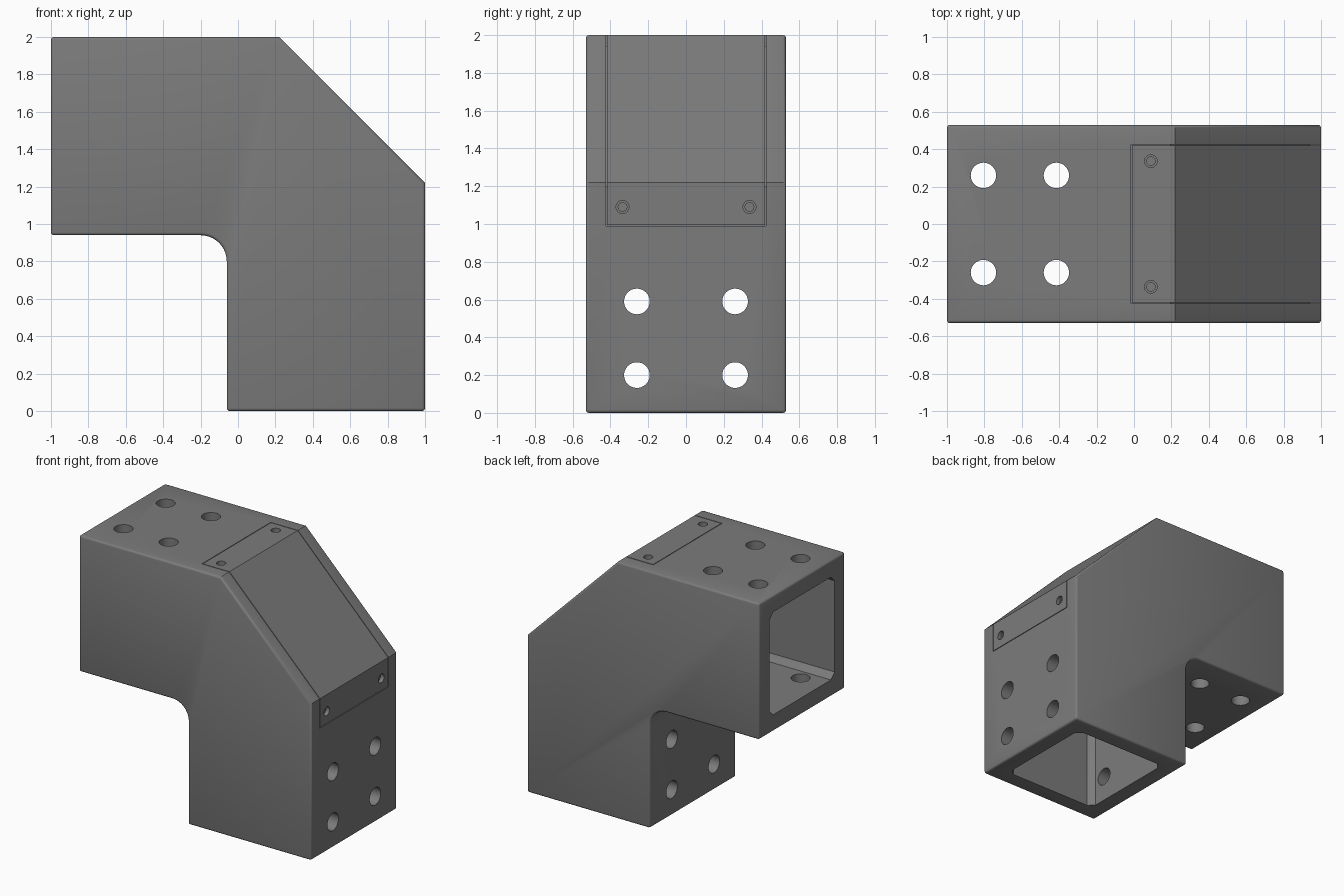
import bpy, bmesh, math
from mathutils import Matrix, Vector

cube = bpy.data.objects.get("Cube")
if cube:
    bpy.data.objects.remove(cube, do_unlink=True)

grey = bpy.data.materials.new("mid grey")
grey.use_nodes = True
grey.diffuse_color = (0.2, 0.2, 0.2, 1)
grey.node_tree.nodes["Principled BSDF"].inputs["Base Color"].default_value = grey.diffuse_color


def add_object(name, bm):
    bmesh.ops.recalc_face_normals(bm, faces=bm.faces)
    mesh = bpy.data.meshes.new(name)
    bm.to_mesh(mesh)
    bm.free()
    mesh.materials.append(grey)
    ob = bpy.data.objects.new(name, mesh)
    bpy.context.collection.objects.link(ob)
    return ob


def prism(name, profile, half_width):
    """Extrude an x-z profile symmetrically along y."""
    bm = bmesh.new()
    face = bm.faces.new([bm.verts.new((x, -half_width, z)) for x, z in profile])
    geom = bmesh.ops.extrude_face_region(bm, geom=[face])["geom"]
    moved = [v for v in geom if isinstance(v, bmesh.types.BMVert)]
    bmesh.ops.translate(bm, verts=moved, vec=(0, 2 * half_width, 0))
    return add_object(name, bm)


def cylinder(name, start, end, radius):
    start, end = Vector(start), Vector(end)
    axis = end - start
    bm = bmesh.new()
    turn = axis.to_track_quat("Z", "Y").to_matrix().to_4x4()
    bmesh.ops.create_cone(bm, cap_ends=True, segments=32, radius1=radius, radius2=radius,
                          depth=axis.length, matrix=Matrix.Translation((start + end) / 2) @ turn)
    return add_object(name, bm)


def bake(ob):
    """Replace the mesh with its modified result."""
    depsgraph = bpy.context.evaluated_depsgraph_get()
    mesh = bpy.data.meshes.new_from_object(ob.evaluated_get(depsgraph))
    ob.modifiers.clear()
    ob.data = mesh


def bevel(ob, width, segments):
    mod = ob.modifiers.new("bevel", "BEVEL")
    mod.width, mod.segments = width, segments
    mod.limit_method, mod.angle_limit = "ANGLE", math.radians(50)
    bake(ob)


def cut(ob, cutter):
    mod = ob.modifiers.new("cut", "BOOLEAN")
    mod.operation, mod.solver, mod.object = "DIFFERENCE", "EXACT", cutter
    bake(ob)


# Elbow body with a clipped outer corner and a rounded inner corner
fillet = 0.14
arc = [(-0.06 - fillet + fillet * math.sin(a), 0.94 - fillet + fillet * math.cos(a))
       for a in (math.pi / 2 * i / 10 for i in range(11))]
body = prism("elbow_body", [(-1, 2), (-1, 0.94)] + arc +
             [(-0.06, 0), (1, 0), (1, 1.22), (0.22, 2)], 0.53)
bevel(body, 0.016, 3)

# Square tube passage with chamfered corners
passage = prism("passage_cutter", [(-1.2, 1.87), (-1.2, 1.07), (0.07, 1.07), (0.07, -0.2),
                                   (0.87, -0.2), (0.87, 1.17), (0.17, 1.87)], 0.4)
bevel(passage, 0.045, 1)


# Recess for the corner cover, and the cover itself with a narrow gap
def cover_profile(gap, lift):
    t = 0.06
    return [(-0.015 + gap, 2 + lift), (0.22 + lift * 0.41, 2 + lift),
            (1 + lift, 1.22 + lift * 0.41), (1 + lift, 0.99 + gap),
            (1 - t + gap, 0.99 + gap), (1 - t + gap, 1.195 + gap * 0.41),
            (0.195 + gap * 0.41, 2 - t + gap), (-0.015 + gap, 2 - t + gap)]


recess = prism("recess_cutter", cover_profile(0, 0.05), 0.424)
cover = prism("corner_cover", cover_profile(0.005, 0), 0.419)

# Bolt holes through both arms
cutters = [passage, recess]
for y in (-0.26, 0.26):
    for p in (0.2, 0.59):
        cutters.append(cylinder("bolt_cutter", (p - 1.005, y, 0.8), (p - 1.005, y, 2.1), 0.068))
        cutters.append(cylinder("bolt_cutter", (-0.2, y, p), (1.1, y, p), 0.068))
for cutter in cutters:
    cut(body, cutter)

# Stepped screw holes at both ends of the cover
screws = []
for y in (-0.336, 0.336):
    for point, out in (((0.09, y, 2), (0, 0, 1)), ((1, y, 1.09), (1, 0, 0))):
        point, out = Vector(point), Vector(out)
        for radius, depth in ((0.034, 0.03), (0.023, 0.1)):
            screws.append(cylinder("screw_cutter", point - out * depth, point + out * 0.05, radius))
for cutter in screws:
    cut(cover, cutter)
    cut(body, cutter)

for cutter in cutters + screws:
    bpy.data.objects.remove(cutter, do_unlink=True)

# Smooth the rounded parts, keep the edges crisp
for ob in (body, cover):
    bpy.ops.object.select_all(action="DESELECT")
    ob.select_set(True)
    bpy.context.view_layer.objects.active = ob
    bpy.ops.object.shade_smooth_by_angle(angle=math.radians(32))
